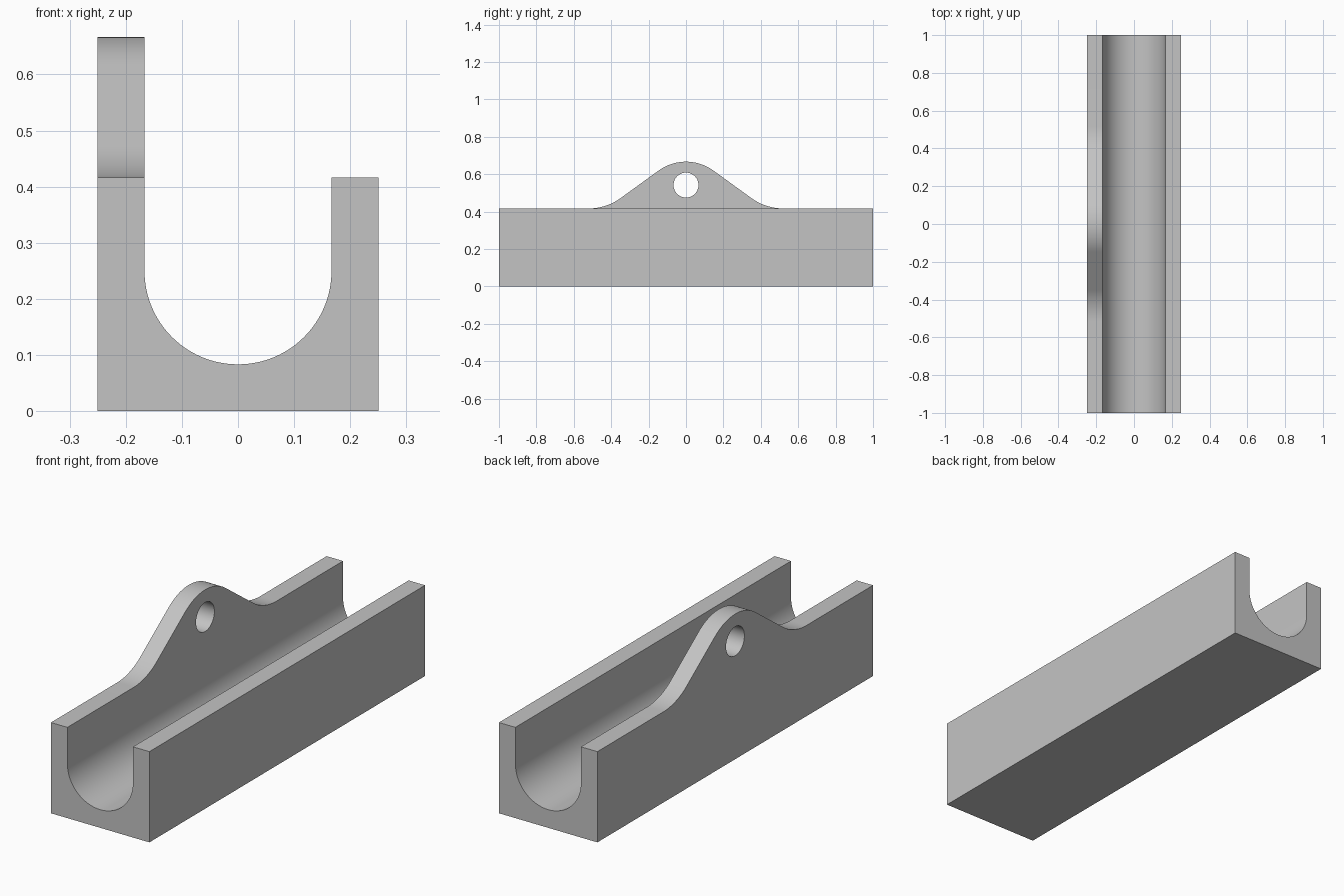
import bpy, bmesh
from math import sin, cos, pi, radians
from mathutils import Vector

cube = bpy.data.objects.get("Cube")
if cube:
    bpy.data.objects.remove(cube)

HALF_W, HALF_L = 0.25, 1.0
BORE_R, WALL_TOP, LUG_TOP = 1 / 6, 5 / 12, 2 / 3

grey = bpy.data.materials.new("plain grey")
grey.use_nodes = True
colour = (0.55, 0.55, 0.55, 1)
grey.diffuse_color = colour
grey.node_tree.nodes["Principled BSDF"].inputs["Base Color"].default_value = colour


def arc(cx, cz, r, start, end, steps):
    """Points on an arc, angles in degrees."""
    angles = [radians(start + (end - start) * i / steps) for i in range(steps + 1)]
    return [(cx + r * cos(a), cz + r * sin(a)) for a in angles]


def prism(name, points, offset):
    """Extrude a closed outline of 3D points along an offset."""
    bm = bmesh.new()
    face = bm.faces.new([bm.verts.new(p) for p in points])
    extruded = bmesh.ops.extrude_face_region(bm, geom=[face])["geom"]
    moved = [g for g in extruded if isinstance(g, bmesh.types.BMVert)]
    bmesh.ops.translate(bm, verts=moved, vec=Vector(offset))
    bmesh.ops.recalc_face_normals(bm, faces=bm.faces)
    mesh = bpy.data.meshes.new(name)
    bm.to_mesh(mesh)
    bm.free()
    mesh.materials.append(grey)
    obj = bpy.data.objects.new(name, mesh)
    bpy.context.collection.objects.link(obj)
    return obj


# U-shaped channel, with one wall raised to the lug height
section = [(-HALF_W, 0), (HALF_W, 0), (HALF_W, WALL_TOP), (BORE_R, WALL_TOP)]
section += arc(0, 0.25, BORE_R, 0, -180, 48)
section += [(-BORE_R, LUG_TOP + 0.1), (-HALF_W, LUG_TOP + 0.1)]
channel = prism("channel_with_lug", [(x, -HALF_L, z) for x, z in section],
                (0, 2 * HALF_L, 0))

# Lug silhouette: rounded crown, straight flanks, flared feet
CROWN_R, FOOT_R, FOOT_Y, SLOPE = 0.25, 0.29, 0.52, 36
flank = arc(0, LUG_TOP - CROWN_R, CROWN_R, 90, 90 - SLOPE, 14)
flank += arc(FOOT_Y, WALL_TOP + FOOT_R, FOOT_R, 270 - SLOPE, 270, 14)
flank.append((HALF_L + 0.1, WALL_TOP))
outline = [(-y, z) for y, z in reversed(flank[1:])] + flank
outline += [(HALF_L + 0.1, 1), (-HALF_L - 0.1, 1)]
trim = prism("lug_trim", [(-0.3, y, z) for y, z in outline], (0.25, 0, 0))

# Round hole through the lug
ring = arc(0, 0.5417, 0.0667, 0, 360, 48)[:-1]
hole = prism("lug_hole", [(-0.3, y, z) for y, z in ring], (0.25, 0, 0))

bpy.ops.object.select_all(action="DESELECT")
bpy.context.view_layer.objects.active = channel
channel.select_set(True)
for cutter in (trim, hole):
    cutter.hide_render = True
    cut = channel.modifiers.new(cutter.name, "BOOLEAN")
    cut.operation, cut.solver, cut.object = "DIFFERENCE", "EXACT", cutter
    bpy.ops.object.modifier_apply(modifier=cut.name)
    bpy.data.objects.remove(cutter)

bpy.ops.object.shade_smooth_by_angle(angle=radians(30))
